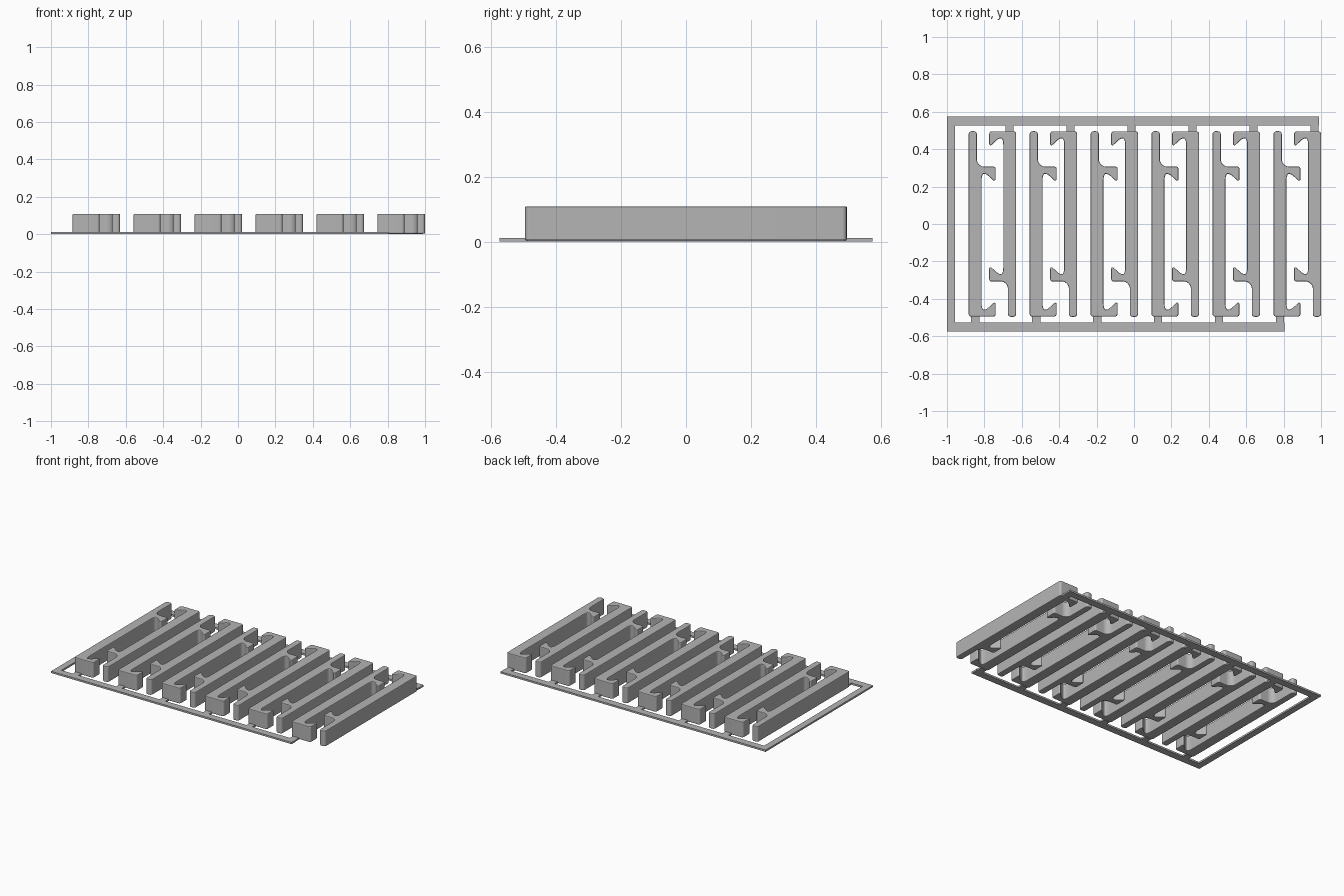
import bpy, bmesh, math
from mathutils import Vector

cube = bpy.data.objects.get("Cube")
if cube:
    bpy.data.objects.remove(cube, do_unlink=True)

grey = bpy.data.materials.new("plain grey")
grey.use_nodes = True
grey.diffuse_color = (0.46, 0.46, 0.46, 1)
grey.node_tree.nodes["Principled BSDF"].inputs["Base Color"].default_value = grey.diffuse_color


def round_corners(points, steps=12):
    """Replace each (x, y, tangent length) corner by an arc."""
    out = []
    for i, (x, y, r) in enumerate(points):
        p = Vector((x, y))
        dirs = [Vector(q[:2]) - p for q in (points[i - 1], points[(i + 1) % len(points)])]
        a, b = [p + d.normalized() * min(r, 0.45 * d.length) for d in dirs]
        w = math.sin(dirs[0].angle(dirs[1]) / 2)
        for k in range(steps + 1):
            t = k / steps
            ka, kp, kb = (1 - t) ** 2, 2 * w * t * (1 - t), t * t
            out.append((a * ka + p * kp + b * kb) / (ka + kp + kb))
    return out


def inset(outline, amount):
    """Move a clockwise outline inwards by an even distance."""
    out = []
    for i, p in enumerate(outline):
        d1 = (p - outline[i - 1]).normalized()
        d2 = (outline[(i + 1) % len(outline)] - p).normalized()
        n1, n2 = Vector((d1.y, -d1.x)), Vector((d2.y, -d2.x))
        out.append(p + (n1 + n2) * amount / (1 + n1.dot(n2)))
    return out


def stack(name, layers):
    """Closed solid through a stack of (outline, z) rings."""
    bm = bmesh.new()
    rings = [[bm.verts.new((x, y, z)) for x, y in ring] for ring, z in layers]
    for low, high in zip(rings, rings[1:]):
        for i in range(len(low)):
            bm.faces.new((low[i - 1], low[i], high[i], high[i - 1]))
    caps = [bm.faces.new(rings[0]), bm.faces.new(rings[-1])]
    bmesh.ops.recalc_face_normals(bm, faces=bm.faces)
    bmesh.ops.triangulate(bm, faces=caps, ngon_method='EAR_CLIP')
    mesh = bpy.data.meshes.new(name)
    bm.to_mesh(mesh)
    bm.free()
    mesh.materials.append(grey)
    obj = bpy.data.objects.new(name, mesh)
    bpy.context.collection.objects.link(obj)
    return obj


# Hooked half of a clip: x, y, corner tangent length
half = [(-0.127, 0.496, 0.016), (-0.083, 0.496, 0.016), (-0.083, 0.307, 0.04),
        (0.017, 0.307, 0.012), (0.017, 0.222, 0.017), (-0.033, 0.268, 0.02),
        (-0.058, 0.268, 0.035), (-0.058, -0.458, 0.035), (-0.033, -0.458, 0.02),
        (0.017, -0.411, 0.017), (0.017, -0.495, 0.014), (-0.127, -0.495, 0.014)]
outline = round_corners(half)
centres = [-0.757 + 0.326 * i for i in range(6)]
bottom, top, rim = 0.003, 0.109, 0.005
rim_steps = [(rim, 0), (0.3 * rim, 0.3 * rim), (0, rim)]

# Six pairs of interlocking halves, the second turned half around
for i, cx in enumerate(centres):
    for side, s in (("left", 1), ("right", -1)):
        placed = [Vector((cx + s * p.x, s * p.y)) for p in outline]
        layers = [(inset(placed, d), bottom + h) for d, h in rim_steps]
        layers += [(inset(placed, d), top - h) for d, h in reversed(rim_steps)]
        clip = stack(f"clip_{i + 1}_{side}_half", layers)
        bpy.ops.object.select_all(action='DESELECT')
        clip.select_set(True)
        bpy.context.view_layer.objects.active = clip
        bpy.ops.object.shade_smooth_by_angle(angle=math.radians(22))

# Flat three-sided frame
y_out, y_in, tab, thick = 0.575, 0.527, 0.022, 0.012
back_end, front_end = centres[-1] + 0.094 + tab, centres[-1] - 0.09 + tab
frame = [(-1, -y_out), (front_end, -y_out), (front_end, -y_in), (-0.956, -y_in),
         (-0.956, y_in), (back_end, y_in), (back_end, y_out), (-1, y_out)]
stack("frame", [(frame, 0), (frame, thick)])

# Small tabs tying each clip to the frame
for i, cx in enumerate(centres):
    for place, x, s in (("back", cx + 0.092, 1), ("front", cx - 0.092, -1)):
        corners = [(x - tab, s * 0.488), (x + tab, s * 0.488),
                   (x + tab, s * y_in), (x - tab, s * y_in)]
        stack(f"{place}_tab_{i + 1}", [(corners, 0), (corners, thick)])
